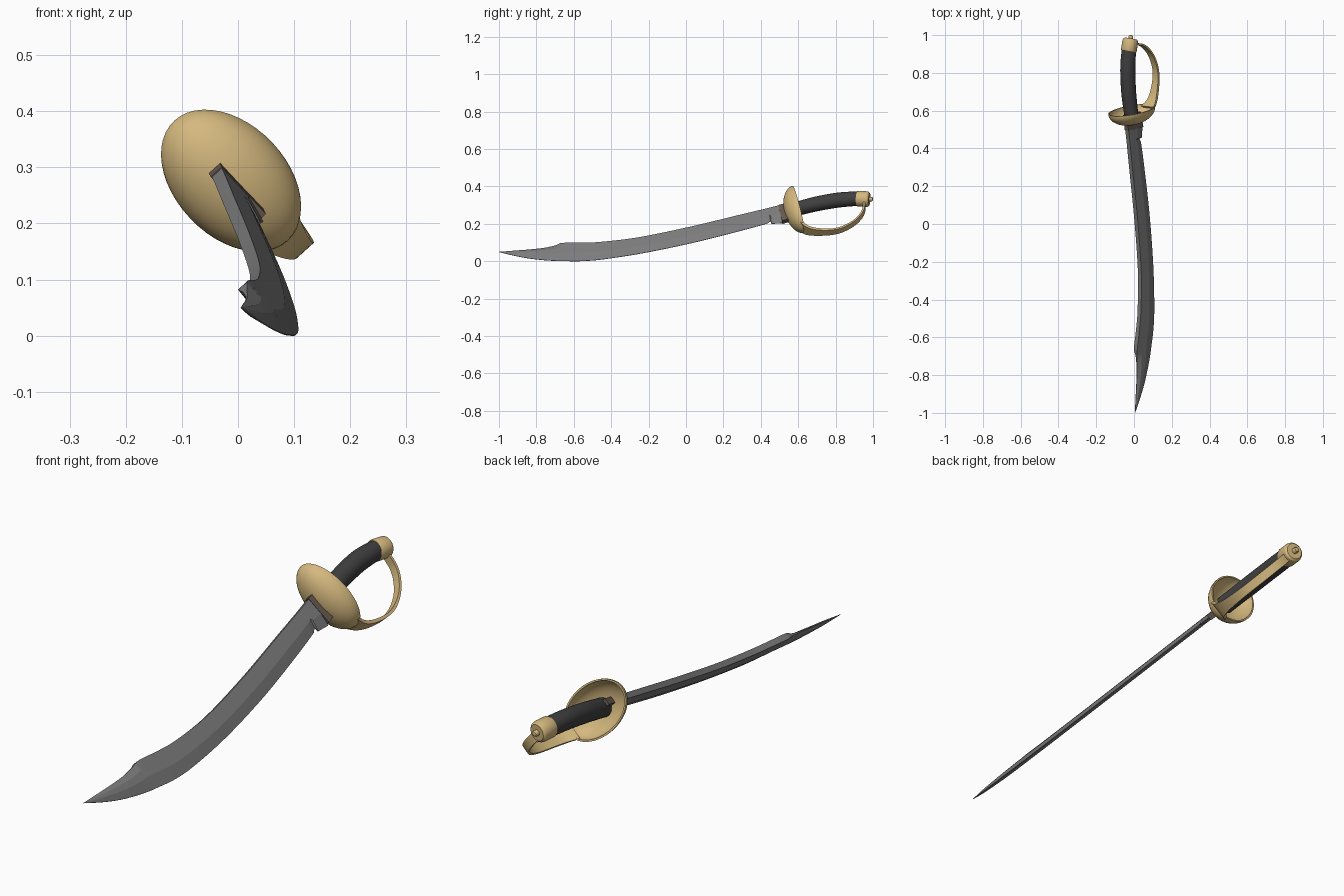
import bpy, bmesh, math
from mathutils import Vector

if "Cube" in bpy.data.objects:
    bpy.data.objects.remove(bpy.data.objects["Cube"])

# The sword lies in a tilted plane: side-view points (y, z) give x.
def P(y, z):
    return Vector((0.005 + 0.118 * (y + 1) - 0.91 * (z - 0.05), y, z))

N = Vector((1, -0.118, 0.91)).normalized()   # plane normal (blade flat)

def mat(name, rgb):
    m = bpy.data.materials.new(name)
    m.diffuse_color = (*rgb, 1)
    m.use_nodes = True
    m.node_tree.nodes["Principled BSDF"].inputs["Base Color"].default_value = m.diffuse_color
    return m

STEEL = mat("steel", (0.20, 0.20, 0.205))
BRASS = mat("brass", (0.66, 0.48, 0.21))
BLACK = mat("black_leather", (0.05, 0.05, 0.052))
BROWN = mat("brown_collar", (0.13, 0.10, 0.08))

def spline(pts, n=6):
    """Catmull-Rom through tuples of any size."""
    out = []
    for i in range(len(pts) - 1):
        a, b, c, d = pts[max(i - 1, 0)], pts[i], pts[i + 1], pts[min(i + 2, len(pts) - 1)]
        for k in range(n):
            t = k / n
            out.append(tuple(0.5 * (2 * q + (r - p) * t + (2 * p - 5 * q + 4 * r - s) * t * t
                                    + (3 * q - p - 3 * r + s) * t ** 3)
                             for p, q, r, s in zip(a, b, c, d)))
    return out + [pts[-1]]

def loft(name, rings, material, caps=True, angle=30):
    """Skin a list of closed rings of points."""
    bm = bmesh.new()
    vs = [[bm.verts.new(p) for p in r] for r in rings]
    k = len(rings[0])
    for a, b in zip(vs, vs[1:]):
        for i in range(k):
            bm.faces.new((a[i], a[(i + 1) % k], b[(i + 1) % k], b[i]))
    if caps:
        bm.faces.new(vs[0])
        bm.faces.new(vs[-1][::-1])
    bmesh.ops.remove_doubles(bm, verts=bm.verts, dist=1e-5)
    bmesh.ops.recalc_face_normals(bm, faces=bm.faces)
    me = bpy.data.meshes.new(name)
    bm.to_mesh(me)
    bm.free()
    me.materials.append(material)
    ob = bpy.data.objects.new(name, me)
    bpy.context.collection.objects.link(ob)
    bpy.ops.object.select_all(action='DESELECT')
    ob.select_set(True)
    bpy.context.view_layer.objects.active = ob
    bpy.ops.object.shade_smooth_by_angle(angle=math.radians(angle))
    return ob

def sweep(name, path, section, material, angle=30):
    """path: (y, z, half width along N, half height in plane)."""
    pts = [P(p[0], p[1]) for p in path]
    rings = []
    for i, c in enumerate(pts):
        t = pts[min(i + 1, len(pts) - 1)] - pts[max(i - 1, 0)]
        m = t.cross(N).normalized()
        rings.append([c + N * (sx * path[i][2]) + m * (sy * path[i][3]) for sx, sy in section])
    return loft(name, rings, material, True, angle)

ROUND = [(math.cos(i * math.tau / 32), math.sin(i * math.tau / 32)) for i in range(32)]
RECT = [(-1, -1), (1, -1), (1, 1), (-1, 1)]

# Blade: spine y,z, edge y,z, half thickness, half thickness at spine
H = 0.012
stations = [
    (-1, .05, -.998, .049, .0005, .0005),
    (-.92, .056, -.92, .030, .006, .001),
    (-.84, .062, -.84, .015, .009, .001),
    (-.76, .070, -.76, .006, .011, .002),
    (-.70, .081, -.70, .002, H, .005),
    (-.66, .090, -.655, .001, H, H),
    (-.56, .091, -.55, .001, H, H),
    (-.45, .096, -.43, .012, H, H),
    (-.247, .121, -.21, .047, H, H),
    (.02, .176, .06, .104, H, H),
    (.287, .240, .32, .170, H, H),
    (.43, .274, .435, .202, H, H),
]
rows = spline(stations, 5)
rows += [(.44, .2765, .452, .214, H, H), (.45, .279, .457, .200, H, H), (.505, .293, .515, .203, H, H)]
rings = []
for sy, sz, ey, ez, h, hs in rows:
    s, e = P(sy, sz), P(ey, ez)
    a, b = s.lerp(e, 0.28), s.lerp(e, 0.58)
    rings.append([s + N * hs, a + N * h, b + N * h, e + N * .001,
                  e - N * .001, b - N * h, a - N * h, s - N * hs])
loft("blade", rings, STEEL, angle=8)

# Collar between blade and guard
loft("blade_collar", [[P(y1, z1) + N * .0135, P(y2, z2) + N * .0135,
                       P(y2, z2) - N * .0135, P(y1, z1) - N * .0135]
                      for y1, z1, y2, z2 in ((.495, .292, .515, .208), (.575, .312, .595, .232))], BROWN)

# Bowl guard: hollow half ellipsoid opening toward the grip
C = P(.603, .277)
V = (P(.603 + .22, .277 - .74) - C).normalized()
G = N.cross(V)
if G.y < 0:
    G = -G

def bowl_ring(ang, off):
    r, d = math.cos(ang), math.sin(ang)
    return [C + V * ((.15 - off) * r * x) + N * ((.10 - off) * r * y) - G * ((.078 - off) * d)
            for x, y in [(math.cos(i * math.tau / 48), math.sin(i * math.tau / 48)) for i in range(48)]]

steps = [math.pi / 2 * i / 14 for i in range(15)]
steps[-1] -= 0.01
loft("guard_bowl", [bowl_ring(a, 0) for a in reversed(steps)] + [bowl_ring(a, .007) for a in steps],
     BRASS, angle=40)

# Knuckle bow from bowl rim to pommel
bow = [(.618, .185, .045, .006), (.65, .166, .032, .007), (.70, .157, .024, .007),
       (.77, .157, .020, .006), (.83, .169, .018, .006), (.89, .199, .018, .005),
       (.93, .235, .018, .005), (.95, .27, .018, .005), (.953, .305, .018, .005)]
sweep("knuckle_bow", spline(bow, 5), RECT, BRASS)

# Curved grip
grip = [(.55, .268, .038, .036), (.608, .284, .038, .038), (.70, .307, .039, .040),
        (.80, .325, .039, .041), (.87, .332, .039, .040), (.925, .334, .038, .038)]
sweep("grip", spline(grip, 5), ROUND, BLACK)

# Pommel cap and end button
sweep("pommel", [(y, .335 - (y - .915) * .06, r, r) for y, r in
                 ((.914, .040), (.918, .042), (.965, .042), (.974, .040), (.981, .033))], ROUND, BRASS)
sweep("pommel_button", [(y, .332, r, r) for y, r in
                        ((.975, .012), (.992, .012), (.998, .009), (1.0, .005))], ROUND, BRASS)
